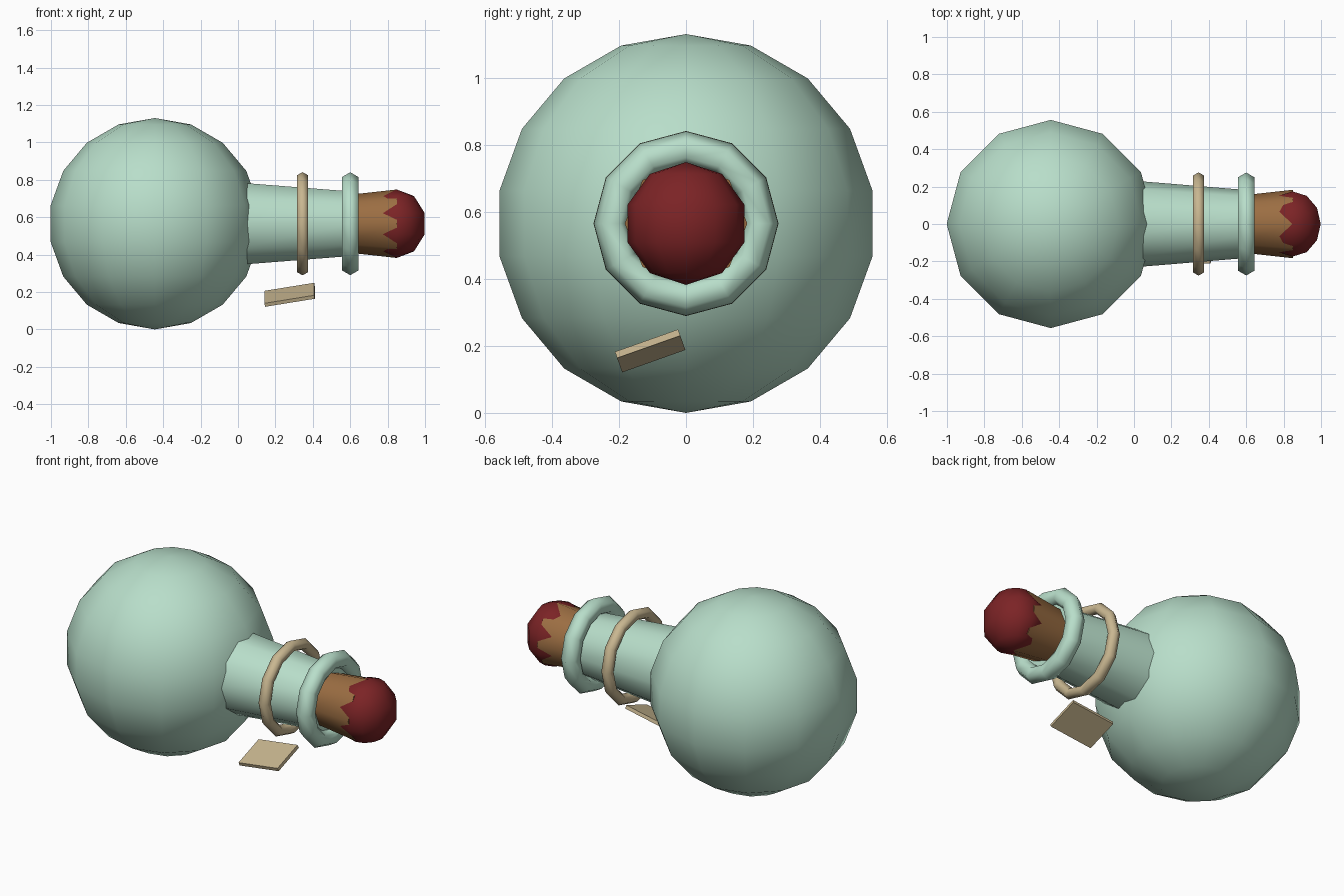
import bpy
from math import radians, pi

cube = bpy.data.objects.get("Cube")
if cube:
    bpy.data.objects.remove(cube, do_unlink=True)

AXIS_Z = 0.565  # height of the bottle's long axis


def material(name, rgb):
    mat = bpy.data.materials.new(name)
    mat.use_nodes = True
    color = (*rgb, 1)
    mat.diffuse_color = color
    mat.node_tree.nodes["Principled BSDF"].inputs["Base Color"].default_value = color
    return mat


def finish(name, mat, smooth=True):
    obj = bpy.context.object
    obj.name = name
    obj.data.name = name
    obj.data.materials.append(mat)
    if smooth:
        bpy.ops.object.shade_smooth_by_angle(angle=radians(65))
    return obj


def ball(name, mat, x, scale, rings):
    bpy.ops.mesh.primitive_uv_sphere_add(segments=12, ring_count=rings, radius=1,
                                         location=(x, 0, AXIS_Z))
    bpy.context.object.scale = scale
    bpy.ops.object.transform_apply(location=False, rotation=False, scale=True)
    return finish(name, mat)


def taper(name, mat, sides, x0, x1, r0, r1):
    bpy.ops.mesh.primitive_cone_add(vertices=sides, radius1=r0, radius2=r1, depth=x1 - x0,
                                    location=((x0 + x1) / 2, 0, AXIS_Z),
                                    rotation=(0, pi / 2, 0))
    return finish(name, mat)


def ring(name, mat, x, major, minor):
    bpy.ops.mesh.primitive_torus_add(major_segments=12, minor_segments=6,
                                     major_radius=major, minor_radius=minor,
                                     location=(x, 0, AXIS_Z), rotation=(0, pi / 2, 0))
    return finish(name, mat)


glass = material("pale green glass", (0.48, 0.73, 0.59))
twine = material("beige twine and paper", (0.58, 0.47, 0.28))
cork = material("brown cork", (0.33, 0.155, 0.055))
wax = material("dark red wax", (0.20, 0.017, 0.019))

# Round flask body and tapering neck
ball("flask_body", glass, -0.445, (0.565, 0.565, 0.565), 9)
taper("flask_neck", glass, 10, -0.03, 0.61, 0.234, 0.181)
ring("neck_lip", glass, 0.6, 0.223, 0.052)

# Twine loop around the neck
ring("twine_loop", twine, 0.345, 0.243, 0.033)

# Stopper with a wax cap
taper("cork_stopper", cork, 8, 0.55, 0.85, 0.15, 0.183)
ball("wax_cap", wax, 0.848, (0.158, 0.183, 0.183), 5)

# Tilted paper tag below the neck
bpy.ops.mesh.primitive_cube_add(size=1, location=(0.276, -0.107, 0.185))
tag = finish("paper_tag", twine, smooth=False)
tag.scale = (0.27, 0.2, 0.02)
tag.rotation_mode = 'YXZ'
tag.rotation_euler = (radians(19.5), radians(-9.7), 0)
